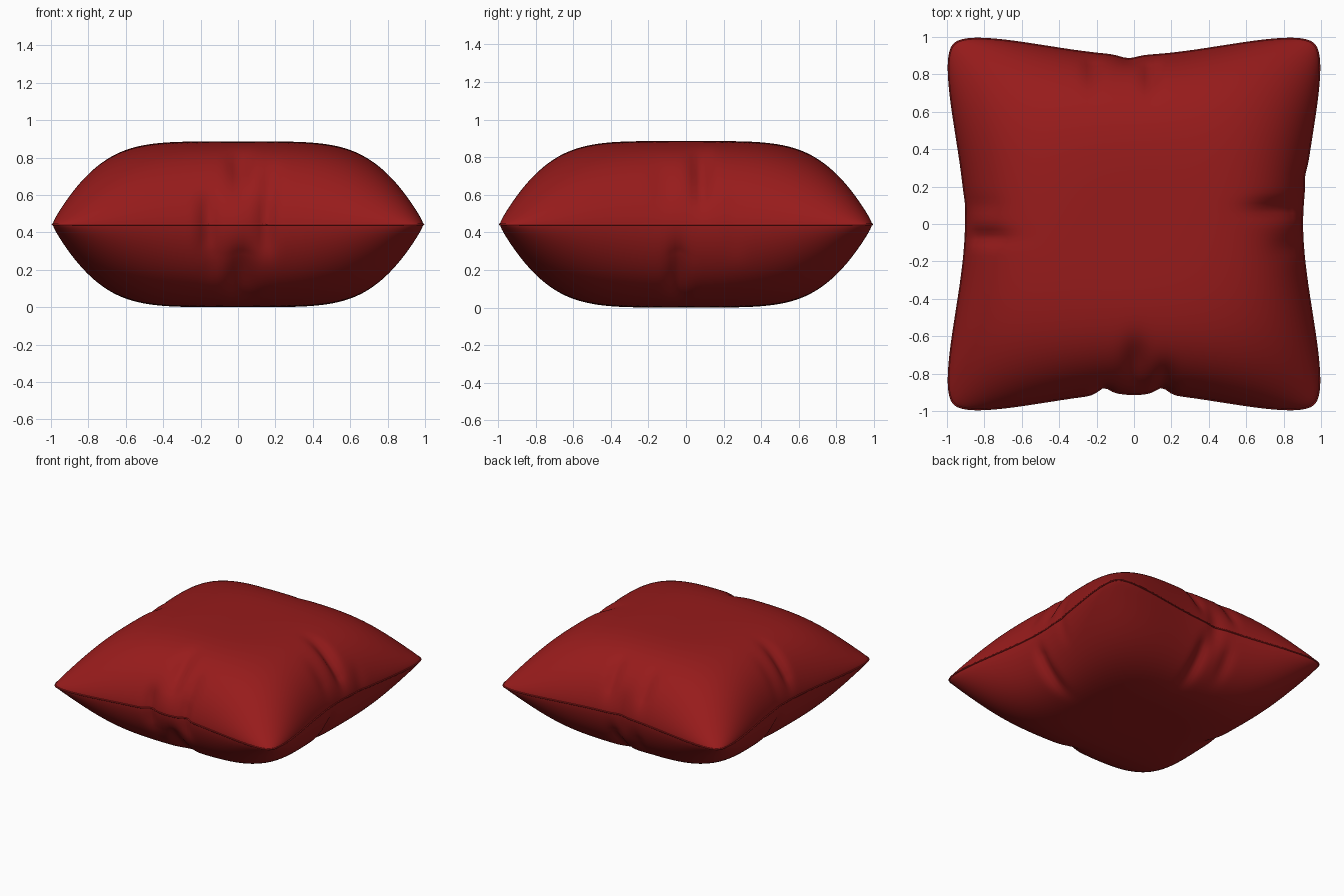
import bpy, bmesh
from math import sin, pi, exp

if "Cube" in bpy.data.objects:
    bpy.data.objects.remove(bpy.data.objects["Cube"])

N = 110          # grid cells per side
H = 0.443        # half thickness, also seam height

# puckers: x, y, half-width x, half-width y, depth
TOP = [(0.78, 0.08, 0.15, 0.05, 0.05), (0.84, -0.12, 0.10, 0.06, 0.015),
       (-0.80, -0.07, 0.13, 0.045, 0.04), (-0.82, 0.10, 0.10, 0.05, 0.01),
       (0.01, -0.74, 0.06, 0.12, 0.04), (0.17, -0.84, 0.05, 0.09, 0.03),
       (-0.22, 0.84, 0.045, 0.10, 0.03), (0.09, 0.81, 0.045, 0.10, 0.035)]
BOTTOM = [(0.02, -0.78, 0.07, 0.13, 0.045), (-0.14, -0.87, 0.05, 0.09, 0.025),
          (0.80, -0.04, 0.14, 0.05, 0.045), (-0.80, 0.05, 0.14, 0.05, 0.04),
          (0.05, 0.78, 0.05, 0.13, 0.04), (-0.18, 0.83, 0.05, 0.09, 0.02)]
# notches in the seam: x, y, size, depth
NOTCH = [(-0.16, -0.91, 0.045, 0.035), (0.15, -0.91, 0.045, 0.035),
         (-0.03, 0.91, 0.06, 0.018), (0.91, 0.26, 0.05, 0.008),
         (-0.91, 0.1, 0.06, 0.004), (0.0, -0.91, 0.07, -0.012)]


def pinch(t):
    """Half-width of the outline: narrow mid-side, full at the corners."""
    return 0.898 + 0.103 * sin(pi / 2 * min(abs(t), 1)) ** 1.8


def plan(u, v):
    """Square to pinched, round-cornered cushion outline."""
    corner = 1 - 0.04 * abs(u * v) ** 12
    u, v = u * corner, v * corner
    x, y = u * pinch(v), v * pinch(u)
    pull = sum(d * exp(-((x - a) ** 2 + (y - b) ** 2) / s ** 2)
               for a, b, s, d in NOTCH)
    if abs(u) > abs(v):
        x -= pull * (1 if u > 0 else -1)
    else:
        y -= pull * (1 if v > 0 else -1)
    return x, y


def point(u, v, side):
    x, y = plan(u, v)
    f = max((1 - abs(u) ** 4.6) * (1 - abs(v) ** 4.6), 0) ** 0.64
    f *= 1 - 0.6 * (u * v) ** 2          # corners are flatter than mid-sides
    dent = sum(d * exp(-((x - a) / sx) ** 2 - ((y - b) / sy) ** 2)
               for a, b, sx, sy, d in (TOP if side > 0 else BOTTOM))
    dent *= min(1, f * 2.5)
    k = 1 - 0.3 * dent
    return x * k, y * k, H + side * (H * f - dent)


red = bpy.data.materials.new("red_fabric")
red.diffuse_color = (0.31, 0.011, 0.011, 1)
red.use_nodes = True
red.node_tree.nodes["Principled BSDF"].inputs["Base Color"].default_value = red.diffuse_color

# cushion body: two puffed panels joined at the seam
ts = [sin(pi / 2 * (2 * i / N - 1)) for i in range(N + 1)]
bm = bmesh.new()
for side in (1, -1):
    g = [[bm.verts.new(point(u, v, side)) for v in ts] for u in ts]
    for i in range(N):
        for j in range(N):
            q = [g[i][j], g[i + 1][j], g[i + 1][j + 1], g[i][j + 1]]
            bm.faces.new(q if side > 0 else q[::-1])
bmesh.ops.remove_doubles(bm, verts=bm.verts, dist=1e-5)
me = bpy.data.meshes.new("cushion_body")
bm.to_mesh(me)
bm.free()
body = bpy.data.objects.new("cushion_body", me)
bpy.context.collection.objects.link(body)
me.materials.append(red)
bpy.context.view_layer.objects.active = body
body.select_set(True)
bpy.ops.object.shade_smooth_by_angle(angle=pi / 3)

# thin piping along the seam
ring = ([(t, -1) for t in ts[:-1]] + [(1, t) for t in ts[:-1]] +
        [(-t, 1) for t in ts[:-1]] + [(-1, -t) for t in ts[:-1]])
cu = bpy.data.curves.new("seam_piping", 'CURVE')
cu.dimensions = '3D'
cu.bevel_depth = 0.006
cu.bevel_resolution = 1
sp = cu.splines.new('POLY')
sp.points.add(len(ring) - 1)
for p, (u, v) in zip(sp.points, ring):
    p.co = (*plan(u, v), H, 1)
sp.use_cyclic_u = True
cu.materials.append(red)
seam = bpy.data.objects.new("seam_piping", cu)
bpy.context.collection.objects.link(seam)
